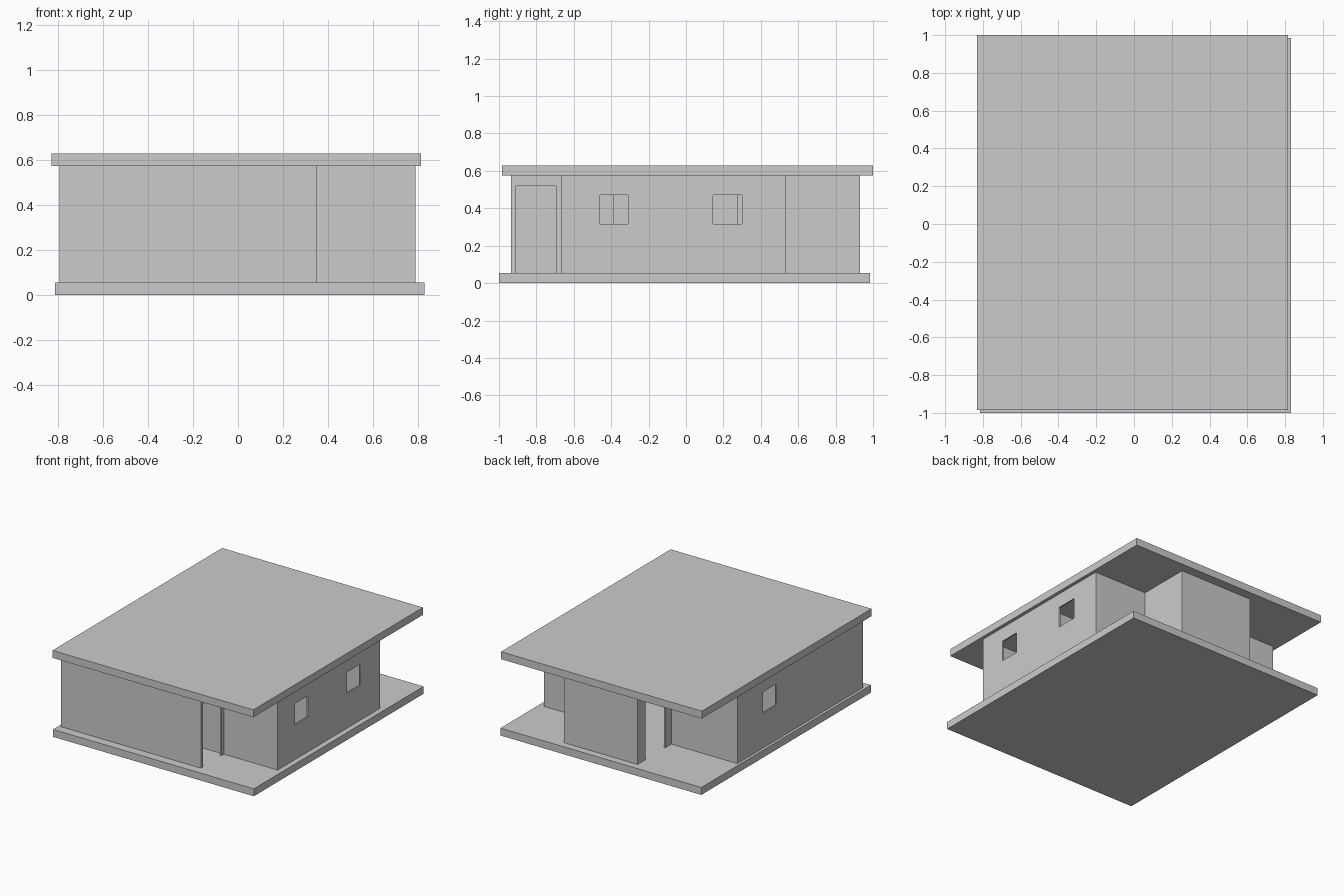
import bpy, bmesh
from mathutils import Vector

if "Cube" in bpy.data.objects:
    bpy.data.objects.remove(bpy.data.objects["Cube"])

Z0, Z1 = 0.055, 0.575      # floor top, ceiling
T = 0.01                   # wall thickness
DOOR = (Z0, 0.52)
WIN = (0.315, 0.47)


def finish(name, bm):
    me = bpy.data.meshes.new(name)
    bm.to_mesh(me)
    bm.free()
    ob = bpy.data.objects.new(name, me)
    bpy.context.collection.objects.link(ob)
    return ob


def slab(name, x0, x1, y0, y1, z0, z1):
    bm = bmesh.new()
    bmesh.ops.create_cube(bm, size=1)
    for v in bm.verts:
        v.co = Vector(((x0 + x1) / 2 + v.co.x * (x1 - x0),
                       (y0 + y1) / 2 + v.co.y * (y1 - y0),
                       (z0 + z1) / 2 + v.co.z * (z1 - z0)))
    finish(name, bm)


def wall(name, axis, at, lo, hi, openings=()):
    """Wall along axis ('x' or 'y'); openings are (start, end, (bottom, top))."""
    lo, hi = lo - T / 2, hi + T / 2
    us = sorted({lo, hi, *[u for o in openings for u in o[:2]]})
    zs = sorted({Z0, Z1, *[z for o in openings for z in o[2]]})
    bm = bmesh.new()
    for a, b in zip(us, us[1:]):
        for c, d in zip(zs, zs[1:]):
            mu, mz = (a + b) / 2, (c + d) / 2
            if any(o[0] < mu < o[1] and o[2][0] < mz < o[2][1] for o in openings):
                continue
            quad = [(a, c), (b, c), (b, d), (a, d)]
            bm.faces.new([bm.verts.new((u, at, z) if axis == 'x' else (at, u, z))
                          for u, z in quad])
    bmesh.ops.remove_doubles(bm, verts=bm.verts, dist=1e-5)
    ob = finish(name, bm)
    mod = ob.modifiers.new("thickness", 'SOLIDIFY')
    mod.thickness = T
    mod.offset = 0


# Floor and roof slabs, slightly offset from each other
slab("floor_slab", -0.815, 0.83, -1.0, 0.985, 0, Z0)
slab("roof_slab", -0.83, 0.815, -0.985, 1.0, Z1, 0.63)

# Wall centre lines
L, R, F, B = -0.79, 0.785, -0.93, 0.925
NF, NB = -0.66, 0.53       # set-back front and back lines
XR, XL = 0.345, -0.25      # hall sides

# Outer walls
wall("front_wall", 'x', F, L, XR)
wall("entrance_wall", 'y', XR, F, NF, [(-0.91, -0.695, DOOR)])
wall("front_recess_wall", 'x', NF, XR, R)
wall("right_wall", 'y', R, NF, NB, [(-0.46, -0.31, WIN), (0.145, 0.30, WIN)])
wall("back_right_wall", 'x', NB, XR, R)
wall("porch_right_wall", 'y', XR, NB, B)
wall("porch_back_wall", 'x', B, XL, XR)
wall("porch_door_wall", 'y', XL, NB, B, [(0.605, 0.84, DOOR)])
wall("back_left_wall", 'x', NB, L, XL)
wall("left_wall", 'y', L, F, NB, [(0.08, 0.235, WIN)])

# Inner partitions
wall("vestibule_partition", 'x', NF, XL, XR)
wall("right_hall_wall", 'y', XR, NF, NB, [(-0.605, -0.39, DOOR), (0.275, 0.49, DOOR)])
wall("right_room_partition", 'x', -0.06, XR, R)
wall("left_hall_wall", 'y', XL, -0.225, NB, [(-0.17, 0.045, DOOR)])
wall("left_room_partition", 'x', -0.225, L, XL)
